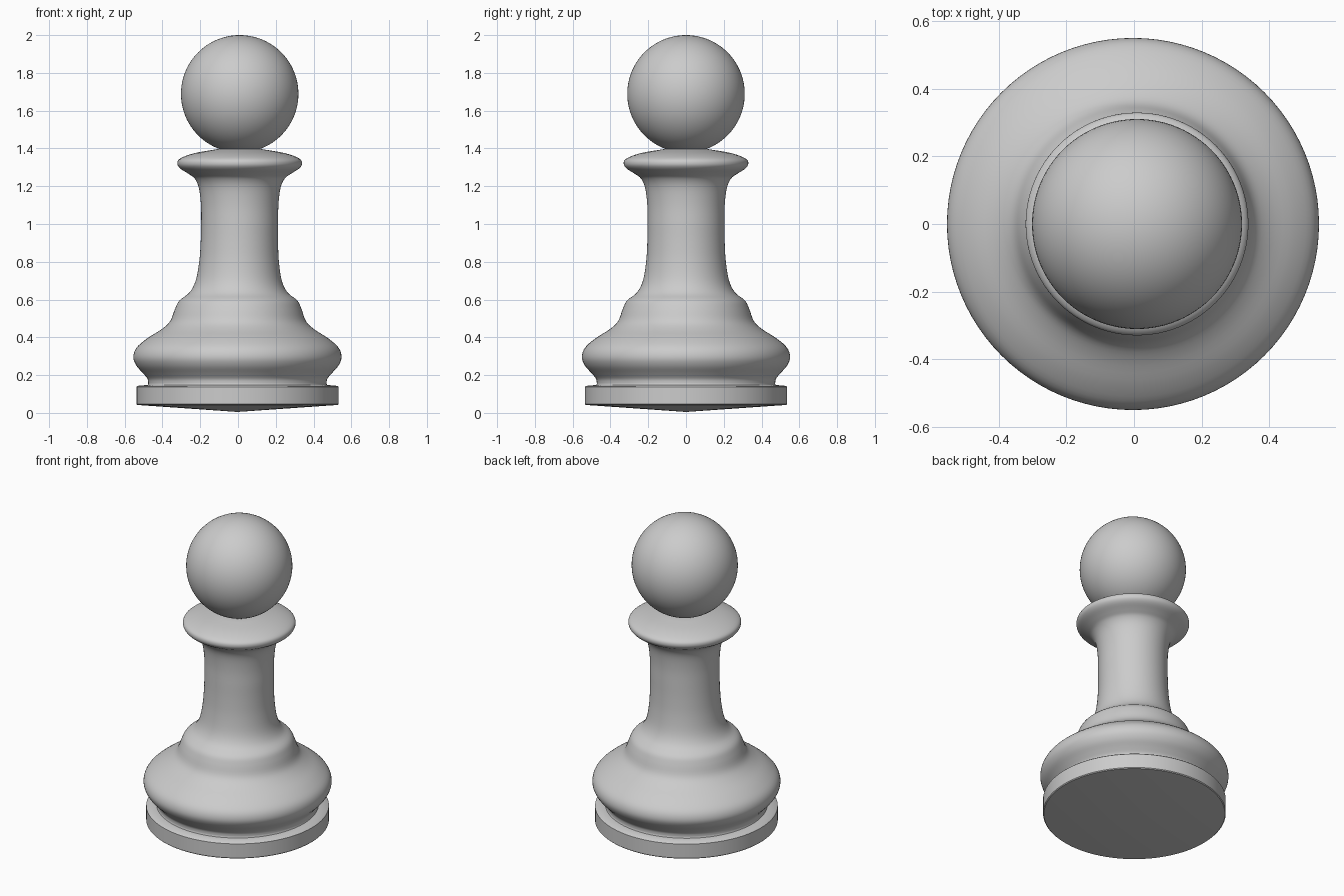
import bpy, bmesh, math
from mathutils import Vector

if "Cube" in bpy.data.objects:
    bpy.data.objects.remove(bpy.data.objects["Cube"])

SEG = 96


def lean(z):
    # the piece leans very slightly towards +x with height
    return -0.003 + 0.012 * min(1.0, max(0.0, (z - 0.3) / 0.7))


def smooth_profile(pts, sub=4):
    # Catmull-Rom curve through the profile points
    p = [Vector(q) for q in pts]
    p = [p[0] * 2 - p[1]] + p + [p[-1] * 2 - p[-2]]
    out = []
    for i in range(1, len(p) - 2):
        a, b, c, d = p[i - 1:i + 3]
        for k in range(sub):
            t = k / sub
            out.append(0.5 * (2 * b + (c - a) * t + (2 * a - 5 * b + 4 * c - d) * t * t
                              + (3 * b - a - 3 * c + d) * t ** 3))
    return out + [p[-2]]


def lathe(name, profile):
    # spin an (r, z) profile, listed bottom to top, around the axis
    bm = bmesh.new()
    rings = []
    for r, z in profile:
        if r < 1e-4:
            rings.append([bm.verts.new((lean(z), 0, z))] * SEG)
        else:
            rings.append([bm.verts.new((lean(z) + r * math.cos(2 * math.pi * i / SEG),
                                        r * math.sin(2 * math.pi * i / SEG), z))
                          for i in range(SEG)])
    for lo, hi in zip(rings, rings[1:]):
        for i in range(SEG):
            j = (i + 1) % SEG
            bm.faces.new(list(dict.fromkeys((lo[i], lo[j], hi[j], hi[i]))))
    bmesh.ops.recalc_face_normals(bm, faces=bm.faces)
    mesh = bpy.data.meshes.new(name)
    bm.to_mesh(mesh)
    bm.free()
    ob = bpy.data.objects.new(name, mesh)
    bpy.context.collection.objects.link(ob)
    shade(ob)


def shade(ob):
    bpy.ops.object.select_all(action='DESELECT')
    ob.select_set(True)
    bpy.context.view_layer.objects.active = ob
    bpy.ops.object.shade_smooth_by_angle(angle=math.radians(40))


# foot disc with a shallow conical underside, then bulging body, neck and collar
foot = [(0, 0.005), (0.53, 0.042), (0.535, 0.047), (0.535, 0.138), (0.53, 0.143), (0.475, 0.148)]
body = smooth_profile([
    (0.472, 0.155), (0.476, 0.18), (0.50, 0.21), (0.535, 0.25), (0.551, 0.295),
    (0.535, 0.345), (0.48, 0.394), (0.405, 0.442), (0.36, 0.485), (0.335, 0.55),
    (0.312, 0.595), (0.26, 0.637), (0.228, 0.70), (0.211, 0.80), (0.205, 0.90),
    (0.204, 1.00), (0.205, 1.10), (0.216, 1.19), (0.238, 1.24), (0.27, 1.265),
    (0.315, 1.294), (0.33, 1.32), (0.315, 1.347), (0.24, 1.375), (0.12, 1.396)])
lathe("body", foot + [tuple(p) for p in body] + [(0, 1.396)])

# ball head
bpy.ops.mesh.primitive_uv_sphere_add(segments=SEG, ring_count=48, radius=0.311,
                                     location=(0.009, 0, 1.689))
head = bpy.context.object
head.name = "ball_head"
shade(head)
